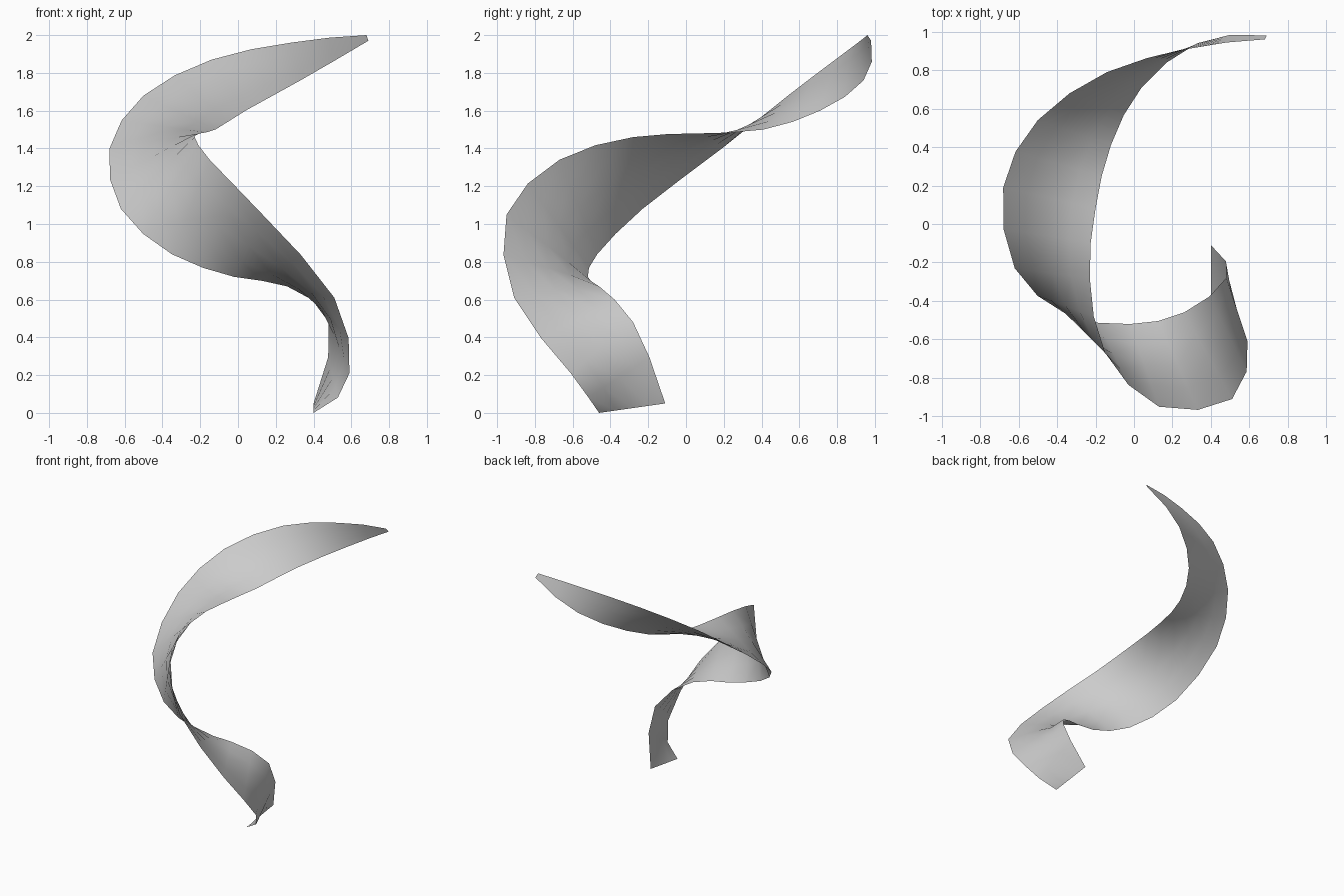
import bpy
import bmesh
from mathutils import Vector

default_cube = bpy.data.objects.get("Cube")
if default_cube:
    bpy.data.objects.remove(default_cube, do_unlink=True)

ROWS_PER_SPAN = 2
STRIPS = 4

# Guide points of the two long borders, from the foot to the tapered tip
outer_border = [
    (.40, -.11, .05), (.48, -.28, .48), (.26, -.46, .67), (-.02, -.52, .72),
    (-.35, -.47, .84), (-.62, -.23, 1.08), (-.68, .19, 1.4), (-.5, .54, 1.68),
    (-.14, .79, 1.87), (.28, .91, 1.96), (.68, .96, 2)]
inner_border = [
    (.40, -.46, 0), (.59, -.61, .21), (.51, -.91, .61), (.13, -.95, 1.05),
    (-.15, -.67, 1.34), (-.23, -.28, 1.46), (-.2, .08, 1.48), (-.12, .41, 1.5),
    (.04, .71, 1.6), (.33, .94, 1.76), (.69, .98, 1.97)]


def smooth_path(points):
    """Catmull-Rom curve through the points, with extrapolated ends."""
    p = [Vector(point) for point in points]
    before = 3 * p[0] - 3 * p[1] + p[2]
    after = 3 * p[-1] - 3 * p[-2] + p[-3]
    p = [before] + p + [after]
    path = []
    for a, b, c, d in zip(p, p[1:], p[2:], p[3:]):
        for step in range(ROWS_PER_SPAN):
            t = step / ROWS_PER_SPAN
            path.append(b + 0.5 * t * (c - a
                        + t * (2 * a - 5 * b + 4 * c - d)
                        + t * t * (3 * b - a - 3 * c + d)))
    path.append(p[-2])
    return path


def make_material(name, colour):
    material = bpy.data.materials.new(name)
    material.use_nodes = True
    material.diffuse_color = colour
    shader = next(node for node in material.node_tree.nodes
                  if node.type == 'BSDF_PRINCIPLED')
    shader.inputs["Base Color"].default_value = colour
    return material


# Twisted ribbon: straight rungs lofted between the two borders
bm = bmesh.new()
rungs = []
for outer, inner in zip(smooth_path(outer_border), smooth_path(inner_border)):
    rungs.append([bm.verts.new(outer.lerp(inner, i / STRIPS))
                  for i in range(STRIPS + 1)])
for low, high in zip(rungs, rungs[1:]):
    for i in range(STRIPS):
        face = bm.faces.new((low[i], low[i + 1], high[i + 1], high[i]))
        face.smooth = True

mesh = bpy.data.meshes.new("twisted_ribbon")
bm.to_mesh(mesh)
bm.free()
mesh.materials.append(make_material("light_grey", (0.6, 0.6, 0.6, 1)))
ribbon = bpy.data.objects.new("twisted_ribbon", mesh)
bpy.context.collection.objects.link(ribbon)
